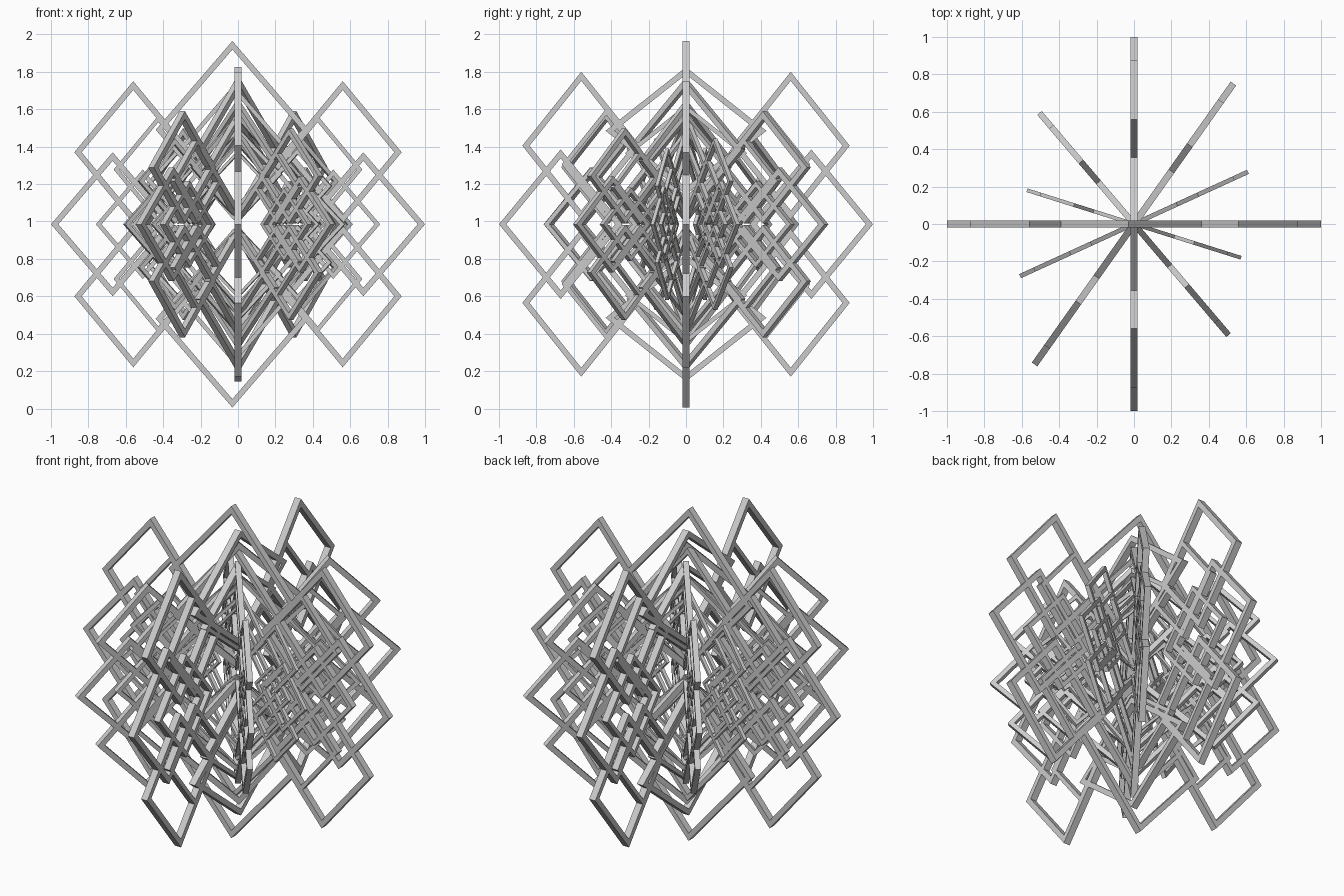
import bpy
import bmesh
from math import cos, sin, hypot, radians

if "Cube" in bpy.data.objects:
    bpy.data.objects.remove(bpy.data.objects["Cube"])

ZC = 0.985  # height of the common centre


def add_frame(bm, u, v, a, b, t, depth, ang):
    """Diamond frame centred at (u, v) in a vertical plane turned by ang."""
    inner = 1 - t * hypot(a, b) / (a * b)
    loops = []
    for d in (-depth, depth):
        for k in (1, inner):
            loop = []
            for du, dv in ((a, 0), (0, b), (-a, 0), (0, -b)):
                p, z = u + du * k, v + dv * k
                loop.append(bm.verts.new((p * cos(ang) - d * sin(ang),
                                          p * sin(ang) + d * cos(ang), ZC + z)))
            loops.append(loop)
    ob, ib, of, inf = loops
    for i in range(4):
        j = (i + 1) % 4
        for p, q in ((ob, ib), (ib, inf), (inf, of), (of, ob)):
            bm.faces.new((p[i], p[j], q[j], q[i]))


def ring(name, angle, rs, zs, petals, t, depth, nest=(1, 0.76)):
    """Ring of eight diamond frames, repeated smaller inside itself."""
    bm = bmesh.new()
    for s in nest:
        for u, v, a, b in petals:
            for su in ((1, -1) if abs(u) > 0.1 else (1,)):
                for sv in ((1, -1) if v else (1,)):
                    add_frame(bm, u * su * rs * s, v * sv * zs * s,
                              a * rs * s, b * zs * s, t * s, depth,
                              radians(angle))
    bmesh.ops.recalc_face_normals(bm, faces=bm.faces)
    me = bpy.data.meshes.new(name)
    bm.to_mesh(me)
    bm.free()
    bpy.context.collection.objects.link(bpy.data.objects.new(name, me))


# diamonds as centre u, centre v, half width, half height
tall = [(0.67, 0, 0.33, 0.385), (0.56, 0.385, 0.315, 0.38),
        (-0.03, 0.505, 0.41, 0.475)]
centred = tall[:2] + [(0, 0.505, 0.41, 0.475)]
wide = [(0.67, 0, 0.33, 0.40), (0.56, 0.42, 0.315, 0.395),
        (0, 0.5, 0.43, 0.34)]

# vertical rings fanned around the z axis
ring("front_ring", 0, 1, 1, tall, 0.03, 0.02)
ring("side_ring", 90, 1, 1, wide, 0.03, 0.02)
ring("large_diagonal_ring", 54.7, 0.92, 0.79, centred, 0.03, 0.018)
ring("medium_diagonal_ring", 130.4, 0.78, 0.67, centred, 0.026, 0.016)
ring("small_diagonal_ring", 24.6, 0.67, 0.60, centred, 0.022, 0.012)
ring("inner_diagonal_ring", 162.5, 0.60, 0.53, centred, 0.02, 0.01)
